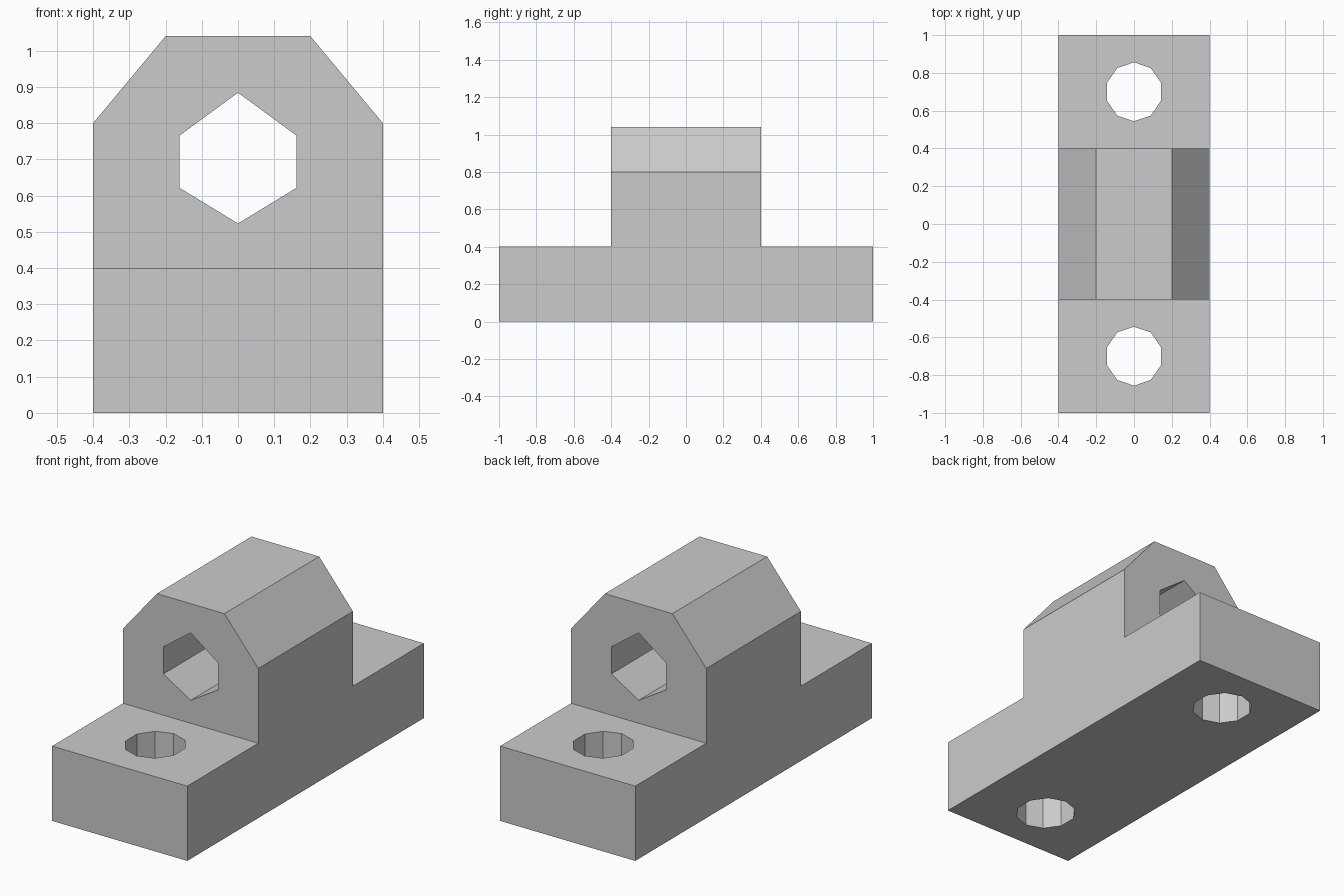
import bpy
import bmesh
from math import sin, cos, tau
from mathutils import Vector

cube = bpy.data.objects.get("Cube")
if cube:
    bpy.data.objects.remove(cube, do_unlink=True)

grey = bpy.data.materials.new("plain grey")
grey.use_nodes = True
colour = (0.6, 0.6, 0.6, 1)
grey.diffuse_color = colour
grey.node_tree.nodes["Principled BSDF"].inputs["Base Color"].default_value = colour


def prism(name, outline, along):
    """Extrude a closed outline of 3D points by the vector along."""
    bm = bmesh.new()
    face = bm.faces.new([bm.verts.new(p) for p in outline])
    result = bmesh.ops.extrude_face_region(bm, geom=[face])
    moved = [v for v in result["geom"] if isinstance(v, bmesh.types.BMVert)]
    bmesh.ops.translate(bm, verts=moved, vec=along)
    bmesh.ops.recalc_face_normals(bm, faces=bm.faces)
    mesh = bpy.data.meshes.new(name)
    bm.to_mesh(mesh)
    bm.free()
    mesh.materials.append(grey)
    obj = bpy.data.objects.new(name, mesh)
    bpy.context.collection.objects.link(obj)
    return obj


def cut(body, cutter):
    """Subtract the cutter from the body and discard it."""
    mod = body.modifiers.new("cut", "BOOLEAN")
    mod.operation = "DIFFERENCE"
    mod.solver = "EXACT"
    mod.object = cutter
    bpy.context.view_layer.objects.active = body
    bpy.ops.object.modifier_apply(modifier=mod.name)
    bpy.data.objects.remove(cutter, do_unlink=True)


# Stepped body: long base with a raised bearing housing
half_width, half_length, step, top = 0.4, 1.0, 0.4, 1.04
side = [(-half_length, 0), (half_length, 0), (half_length, step), (0.4, step),
        (0.4, top), (-0.4, top), (-0.4, step), (-half_length, step)]
body = prism("bearing_block", [(-half_width, y, z) for y, z in side],
             Vector((2 * half_width, 0, 0)))

# Sloped shoulders on both sides of the housing
bm = bmesh.new()
bm.from_mesh(body.data)
for s in (-1, 1):
    bmesh.ops.bisect_plane(bm, geom=bm.verts[:] + bm.edges[:] + bm.faces[:],
                           plane_co=(s * half_width, 0, 0.8),
                           plane_no=(s * 0.24, 0, 0.2), clear_outer=True)
    bmesh.ops.holes_fill(bm, edges=[e for e in bm.edges if e.is_boundary], sides=0)
bmesh.ops.recalc_face_normals(bm, faces=bm.faces)
bm.to_mesh(body.data)
bm.free()

# Six-sided shaft bore through the housing
bore = [(0, 0.884), (0.161, 0.766), (0.161, 0.621),
        (0, 0.523), (-0.161, 0.621), (-0.161, 0.766)]
cut(body, prism("bore_cutter", [(x, -0.6, z) for x, z in bore], Vector((0, 1.2, 0))))

# Ten-sided bolt holes through each end of the base
for s in (-1, 1):
    ring = [(0.15 * sin(i * tau / 10), s * 0.7 + 0.156 * cos(i * tau / 10), -0.1)
            for i in range(10)]
    cut(body, prism("bolt_cutter", ring, Vector((0, 0, 0.7))))
